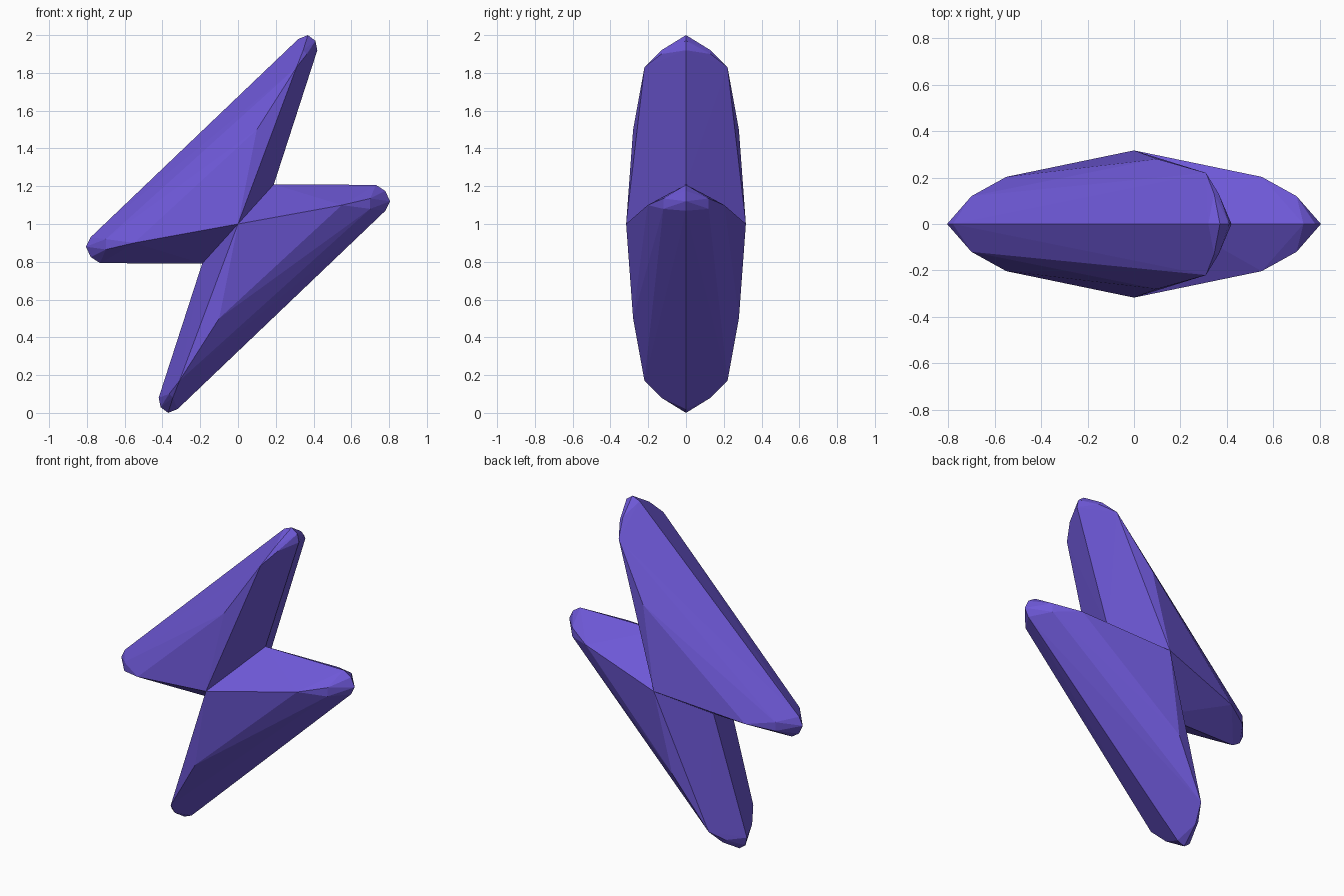
import bpy, bmesh, math
from mathutils import Matrix

if "Cube" in bpy.data.objects:
    bpy.data.objects.remove(bpy.data.objects["Cube"])

purple = bpy.data.materials.new("violet")
purple.diffuse_color = (0.155, 0.098, 0.68, 1)
purple.use_nodes = True
purple.node_tree.nodes["Principled BSDF"].inputs["Base Color"].default_value = purple.diffuse_color

# Upper lobe relative to the centre: rim lies on y = 0, the rest is mirrored in y
rim = [(0.19, 0.21), (0.42, 0.92), (0.41, 0.97), (0.37, 1.0), (0.32, 0.98),
       (-0.78, -0.07), (-0.805, -0.12), (-0.78, -0.175), (-0.73, -0.207), (-0.19, -0.21)]
ridge = [(0, 0.317, 0), (0.10, 0.28, 0.50), (0.31, 0.22, 0.83), (-0.55, 0.203, -0.10)]
shoulder = [(0.365, 0.13, 0.90), (0.345, 0.13, 0.92),
            (-0.70, 0.12, -0.08), (-0.70, 0.12, -0.135)]

bm = bmesh.new()
for x, z in rim:
    bm.verts.new((x, 0, z))
for x, y, z in ridge + shoulder:
    for s in (1, -1):
        bm.verts.new((x, s * y, z))
bmesh.ops.convex_hull(bm, input=bm.verts)
bmesh.ops.delete(bm, geom=[v for v in bm.verts if not v.link_faces], context='VERTS')

# Open the hidden wall where the two lobes meet
wall = [f for f in bm.faces if all(abs(v.co.z * 0.19 - v.co.x * 0.21) < 0.001 for v in f.verts)]
bmesh.ops.delete(bm, geom=wall, context='FACES')

# Lower lobe: same shape turned half way round the y axis
copy = bmesh.ops.duplicate(bm, geom=bm.verts[:] + bm.edges[:] + bm.faces[:])
bmesh.ops.rotate(bm, verts=[g for g in copy["geom"] if isinstance(g, bmesh.types.BMVert)],
                 cent=(0, 0, 0), matrix=Matrix.Rotation(math.pi, 3, 'Y'))
bmesh.ops.remove_doubles(bm, verts=bm.verts, dist=0.001)
bmesh.ops.recalc_face_normals(bm, faces=bm.faces)
bmesh.ops.translate(bm, verts=bm.verts, vec=(0, 0, 1))

mesh = bpy.data.meshes.new("lightning_bolt")
bm.to_mesh(mesh)
bm.free()
mesh.materials.append(purple)
bpy.context.collection.objects.link(bpy.data.objects.new("lightning_bolt", mesh))
